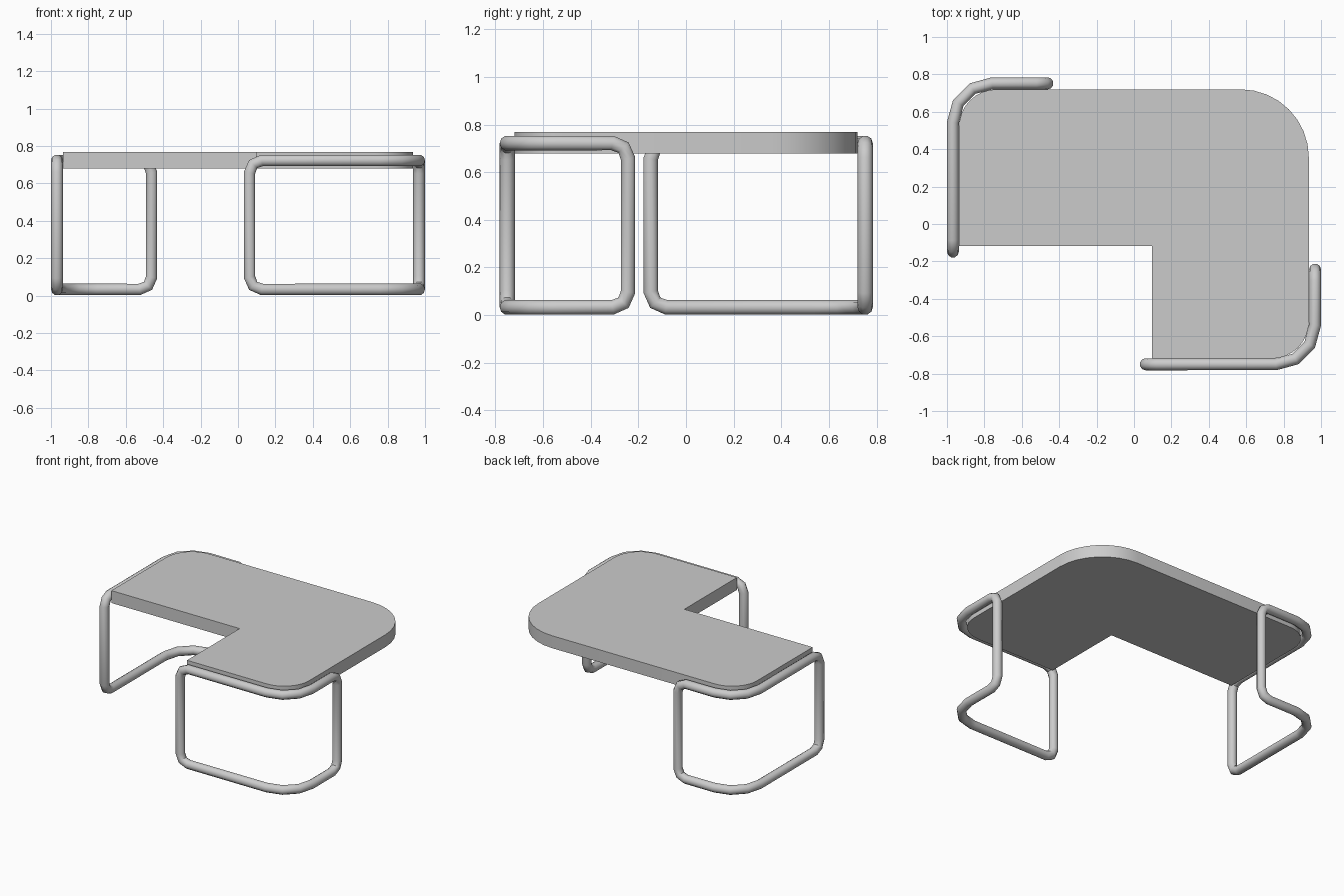
import bpy, bmesh, math
from mathutils import Vector

cube = bpy.data.objects.get("Cube")
if cube:
    bpy.data.objects.remove(cube, do_unlink=True)

# One plain grey for the whole piece
grey = bpy.data.materials.new("light_grey")
grey.use_nodes = True
colour = (0.6, 0.6, 0.6, 1)
grey.diffuse_color = colour
grey.node_tree.nodes["Principled BSDF"].inputs["Base Color"].default_value = colour


def rounded(corners):
    """Closed path from (point, radius, segments), each right angle filleted."""
    path = []
    n = len(corners)
    for i, (p, r, segs) in enumerate(corners):
        p = Vector(p)
        if r == 0:
            path.append(p)
            continue
        d1 = (Vector(corners[i - 1][0]) - p).normalized()
        d2 = (Vector(corners[(i + 1) % n][0]) - p).normalized()
        centre = p + (d1 + d2) * r
        for k in range(segs + 1):
            t = math.pi / 2 * k / segs
            path.append(centre - d2 * r * math.cos(t) - d1 * r * math.sin(t))
    return path


def finish(obj):
    bpy.ops.object.select_all(action='DESELECT')
    obj.select_set(True)
    bpy.context.view_layer.objects.active = obj
    if obj.type == 'CURVE':
        bpy.ops.object.convert(target='MESH')
    bpy.ops.object.shade_smooth_by_angle(angle=math.radians(40))


# L-shaped tabletop with three rounded outer corners
X, Y, LOW, HIGH = 0.935, 0.72, 0.678, 0.768
outline = rounded([
    ((-X, -0.117, LOW), 0, 0),
    ((0.095, -0.117, LOW), 0, 0),
    ((0.095, -Y, LOW), 0, 0),
    ((X, -Y, LOW), 0.2, 8),
    ((X, Y, LOW), 0.365, 8),
    ((-X, Y, LOW), 0.2, 8),
])
bm = bmesh.new()
base = bm.faces.new([bm.verts.new(p) for p in outline])
top = bmesh.ops.extrude_face_region(bm, geom=[base])
bmesh.ops.translate(bm, vec=(0, 0, HIGH - LOW),
                    verts=[v for v in top["geom"] if isinstance(v, bmesh.types.BMVert)])
bmesh.ops.recalc_face_normals(bm, faces=bm.faces)
mesh = bpy.data.meshes.new("tabletop")
bm.to_mesh(mesh)
bm.free()
mesh.materials.append(grey)
tabletop = bpy.data.objects.new("tabletop", mesh)
bpy.context.collection.objects.link(tabletop)
finish(tabletop)


# Bent tube legs: a closed loop wrapping one corner of the top
def tube_leg(name, start, corner, end):
    tube, floor, upper = 0.032, 0.033, 0.722
    loop = [(start, floor, 0.065, 2), (corner, floor, 0.21, 3), (end, floor, 0.065, 2),
            (end, upper, 0.065, 2), (corner, upper, 0.21, 3), (start, upper, 0.065, 2)]
    path = rounded([((p[0], p[1], z), r, s) for p, z, r, s in loop])
    curve = bpy.data.curves.new(name, 'CURVE')
    curve.dimensions = '3D'
    curve.bevel_depth = tube
    curve.bevel_resolution = 3
    spline = curve.splines.new('POLY')
    spline.points.add(len(path) - 1)
    for point, co in zip(spline.points, path):
        point.co = (*co, 1)
    spline.use_cyclic_u = True
    curve.materials.append(grey)
    obj = bpy.data.objects.new(name, curve)
    bpy.context.collection.objects.link(obj)
    finish(obj)


tube_leg("back_right_leg", (-0.968, -0.148), (-0.968, 0.752), (-0.462, 0.752))
tube_leg("front_left_leg", (0.062, -0.75), (0.968, -0.75), (0.968, -0.243))
